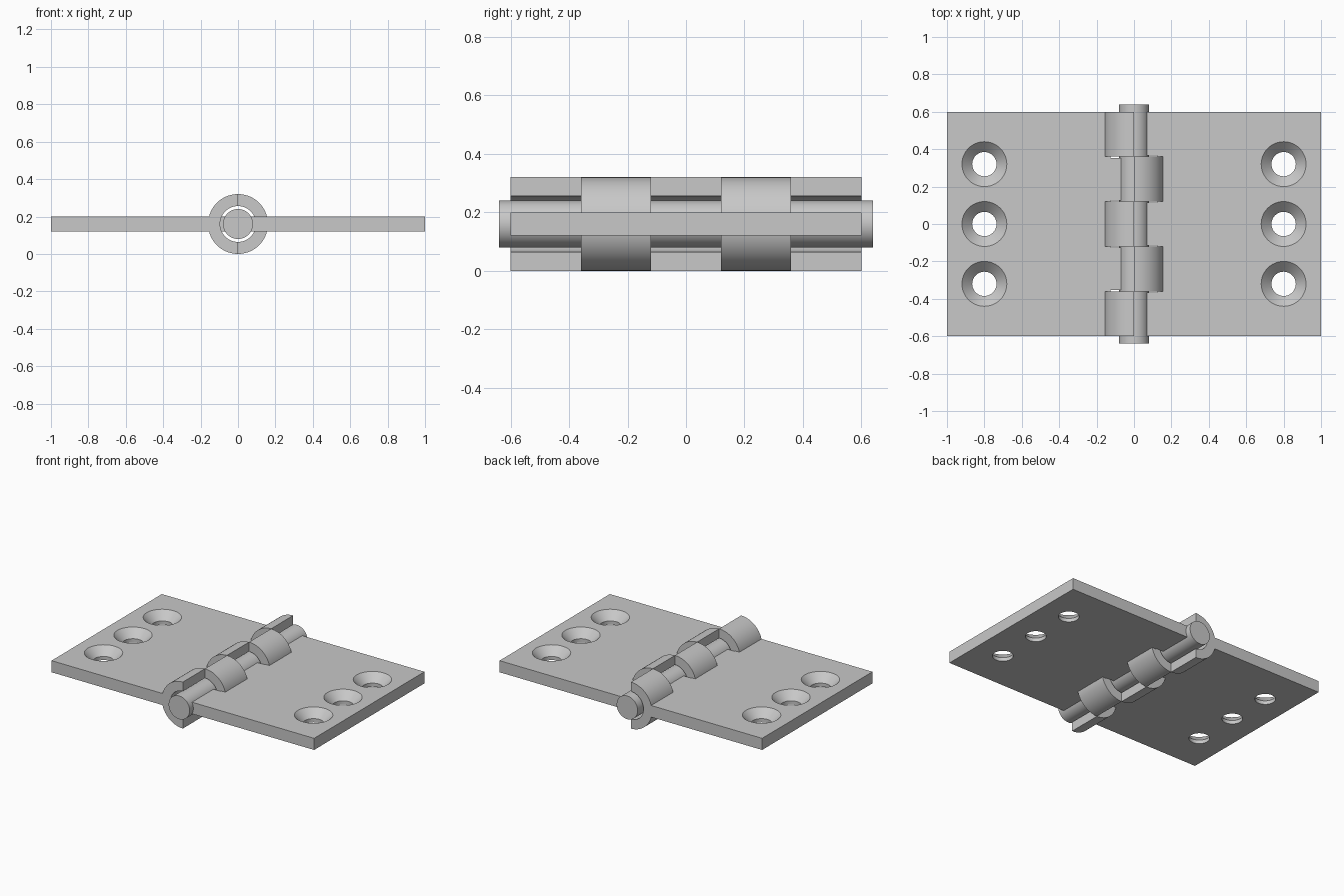
import bpy, bmesh, math
from mathutils import Matrix

AXIS_Z = 0.16                     # height of the hinge axis
PIN_R, BORE_R, KNUCKLE_R = 0.08, 0.096, 0.16
BOTTOM, TOP = 0.12, 0.20          # leaf faces
ROWS = [-0.6, -0.36, -0.12, 0.12, 0.36, 0.6]
GAP = 0.006

cube = bpy.data.objects.get("Cube")
if cube:
    bpy.data.objects.remove(cube, do_unlink=True)

steel = bpy.data.materials.new("steel grey")
steel.use_nodes = True
colour = (0.58, 0.58, 0.58, 1)
steel.diffuse_color = colour
steel.node_tree.nodes["Principled BSDF"].inputs["Base Color"].default_value = colour


def finish(bm, name):
    bmesh.ops.recalc_face_normals(bm, faces=bm.faces)
    mesh = bpy.data.meshes.new(name)
    bm.to_mesh(mesh)
    bm.free()
    mesh.materials.append(steel)
    obj = bpy.data.objects.new(name, mesh)
    bpy.context.scene.collection.objects.link(obj)
    return obj


def prism(bm, points, direction):
    """Extrude a closed outline along a direction."""
    face = bm.faces.new([bm.verts.new(p) for p in points])
    new = bmesh.ops.extrude_face_region(bm, geom=[face])["geom"]
    verts = [v for v in new if isinstance(v, bmesh.types.BMVert)]
    bmesh.ops.translate(bm, verts=verts, vec=direction)


def smooth(obj):
    bpy.ops.object.select_all(action="DESELECT")
    obj.select_set(True)
    bpy.context.view_layer.objects.active = obj
    bpy.ops.object.shade_smooth_by_angle(angle=math.radians(30))


def make_plate(side, own):
    """Flat leaf whose inner edge steps in and out along the knuckles."""
    outline = [(side, -0.6, BOTTOM)]
    for i in range(5):
        y0, y1 = ROWS[i], ROWS[i + 1]
        x = side * (0.125 if i in own else 0.07)
        # The tongues beside the other leaf's knuckles have a little clearance
        low = -GAP if i in own else GAP
        y0 += low if i > 0 else 0
        y1 -= low if i < 4 else 0
        outline += [(x, y0, BOTTOM), (x, y1, BOTTOM)]
    outline.append((side, 0.6, BOTTOM))
    bm = bmesh.new()
    prism(bm, outline, (0, 0, TOP - BOTTOM))
    return finish(bm, "leaf")


def make_knuckles(side, own):
    """Half rings wrapped around the pin."""
    bm = bmesh.new()
    n = 32
    angles = [math.pi * (i / n - 0.5) for i in range(n + 1)]
    for i in own:
        arc = lambda r, seq: [(side * r * math.cos(a), ROWS[i], AXIS_Z + r * math.sin(a)) for a in seq]
        prism(bm, arc(KNUCKLE_R, angles) + arc(BORE_R, angles[::-1]), (0, ROWS[i + 1] - ROWS[i], 0))
    return finish(bm, "knuckle_helper")


def make_screw_cutter(side):
    """Three countersunk holes as lathed solids."""
    bm = bmesh.new()
    n = 48
    profile = [(0.065, 0.05), (0.065, 0.145), (0.12, TOP), (0.17, 0.25)]
    for y in (-0.32, 0, 0.32):
        rings = [[bm.verts.new((side * 0.8 + r * math.cos(math.tau * k / n),
                                y + r * math.sin(math.tau * k / n), z)) for k in range(n)]
                 for r, z in profile]
        for a, b in zip(rings, rings[1:]):
            for k in range(n):
                m = (k + 1) % n
                bm.faces.new((a[k], a[m], b[m], b[k]))
        bm.faces.new(rings[0])
        bm.faces.new(rings[-1])
    return finish(bm, "screw_hole_helper")


def make_leaf(name, side, own):
    leaf = make_plate(side, own)
    leaf.name = name
    helpers = [(make_knuckles(side, own), "UNION"), (make_screw_cutter(side), "DIFFERENCE")]
    for helper, operation in helpers:
        helper.hide_render = True
        mod = leaf.modifiers.new(operation.lower(), "BOOLEAN")
        mod.operation, mod.object, mod.solver = operation, helper, "EXACT"
    # Bake the result so that no helpers remain
    graph = bpy.context.evaluated_depsgraph_get()
    graph.update()
    mesh = bpy.data.meshes.new_from_object(leaf.evaluated_get(graph))
    leaf.modifiers.clear()
    leaf.data = mesh
    mesh.materials.clear()
    mesh.materials.append(steel)
    for poly in mesh.polygons:
        poly.material_index = 0
    for helper, _ in helpers:
        bpy.data.objects.remove(helper, do_unlink=True)
    smooth(leaf)


make_leaf("right_leaf", -1, (0, 2, 4))
make_leaf("left_leaf", 1, (1, 3))

# Hinge pin
bm = bmesh.new()
bmesh.ops.create_cone(bm, cap_ends=True, segments=64, radius1=PIN_R, radius2=PIN_R, depth=1.28,
                      matrix=Matrix.Translation((0, 0, AXIS_Z)) @ Matrix.Rotation(math.pi / 2, 4, "X"))
smooth(finish(bm, "hinge_pin"))
